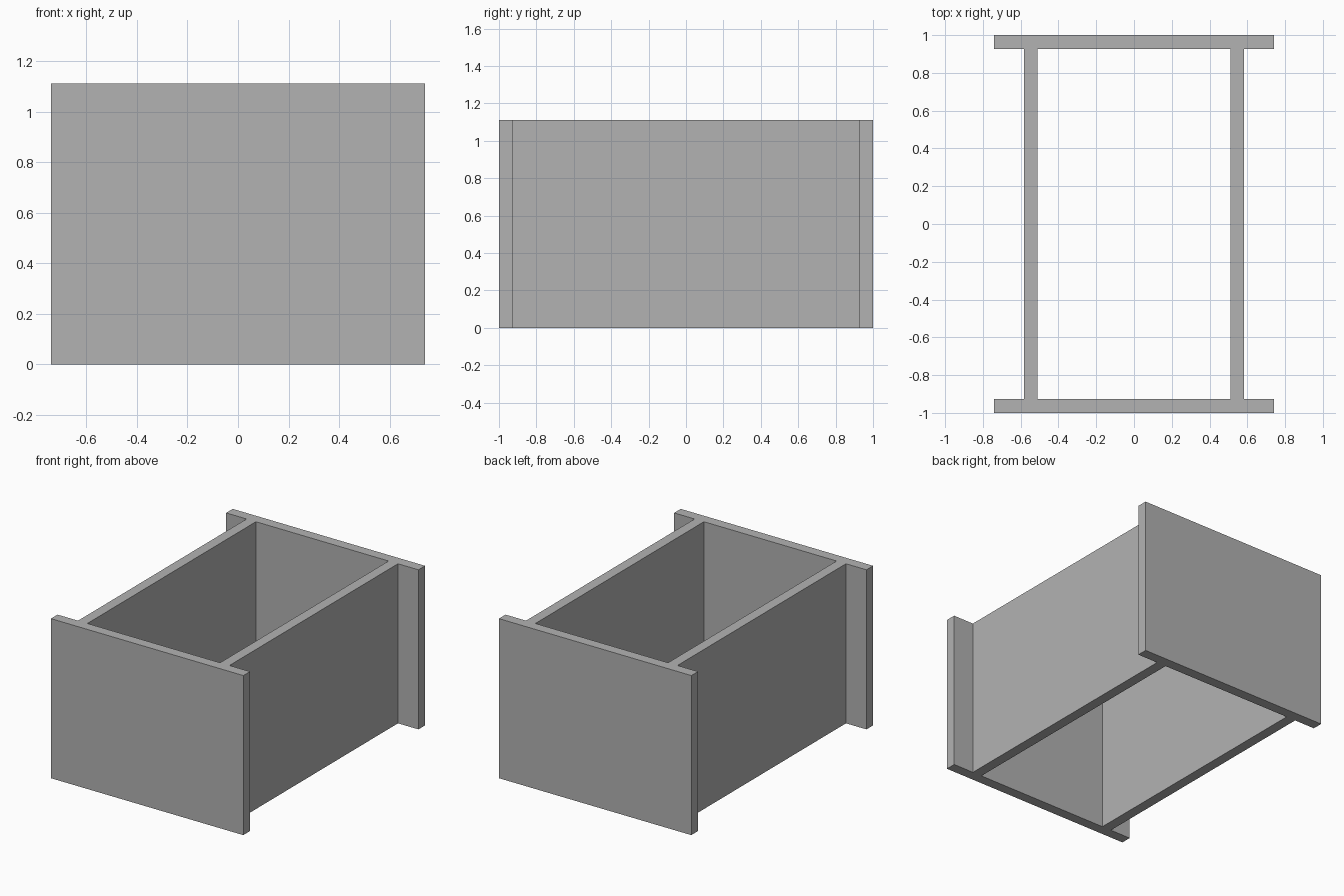
import bpy
import bmesh

default = bpy.data.objects.get("Cube")
if default:
    bpy.data.objects.remove(default, do_unlink=True)

# Plain grey material
GREY = (0.448, 0.448, 0.448, 1)
grey = bpy.data.materials.new("plain grey")
grey.use_nodes = True
grey.diffuse_color = GREY
grey.node_tree.nodes["Principled BSDF"].inputs["Base Color"].default_value = GREY

# Plan dimensions
HEIGHT = 1.111
END_X, WALL_OUT, WALL_IN = 0.741, 0.583, 0.511
END_OUT, END_IN = 1.0, 0.927
xs = [-END_X, -WALL_OUT, -WALL_IN, WALL_IN, WALL_OUT, END_X]
ys = [-END_OUT, -END_IN, END_IN, END_OUT]

# Lay out the plan: two full-width end panels joined by two side walls
bm = bmesh.new()
grid = [[bm.verts.new((x, y, 0)) for y in ys] for x in xs]
for i in range(len(xs) - 1):
    for j in range(len(ys) - 1):
        is_end_panel = j != 1
        is_side_wall = i in (1, 3)
        if is_end_panel or is_side_wall:
            bm.faces.new((grid[i][j], grid[i + 1][j],
                          grid[i + 1][j + 1], grid[i][j + 1]))

# Raise the plan into one closed solid
raised = bmesh.ops.extrude_face_region(bm, geom=bm.faces[:], use_keep_orig=True)
top = [g for g in raised["geom"] if isinstance(g, bmesh.types.BMVert)]
bmesh.ops.translate(bm, verts=top, vec=(0, 0, HEIGHT))
bmesh.ops.recalc_face_normals(bm, faces=bm.faces[:])

mesh = bpy.data.meshes.new("open_box_frame")
bm.to_mesh(mesh)
bm.free()
mesh.materials.append(grey)
frame = bpy.data.objects.new("open_box_frame", mesh)
bpy.context.collection.objects.link(frame)
